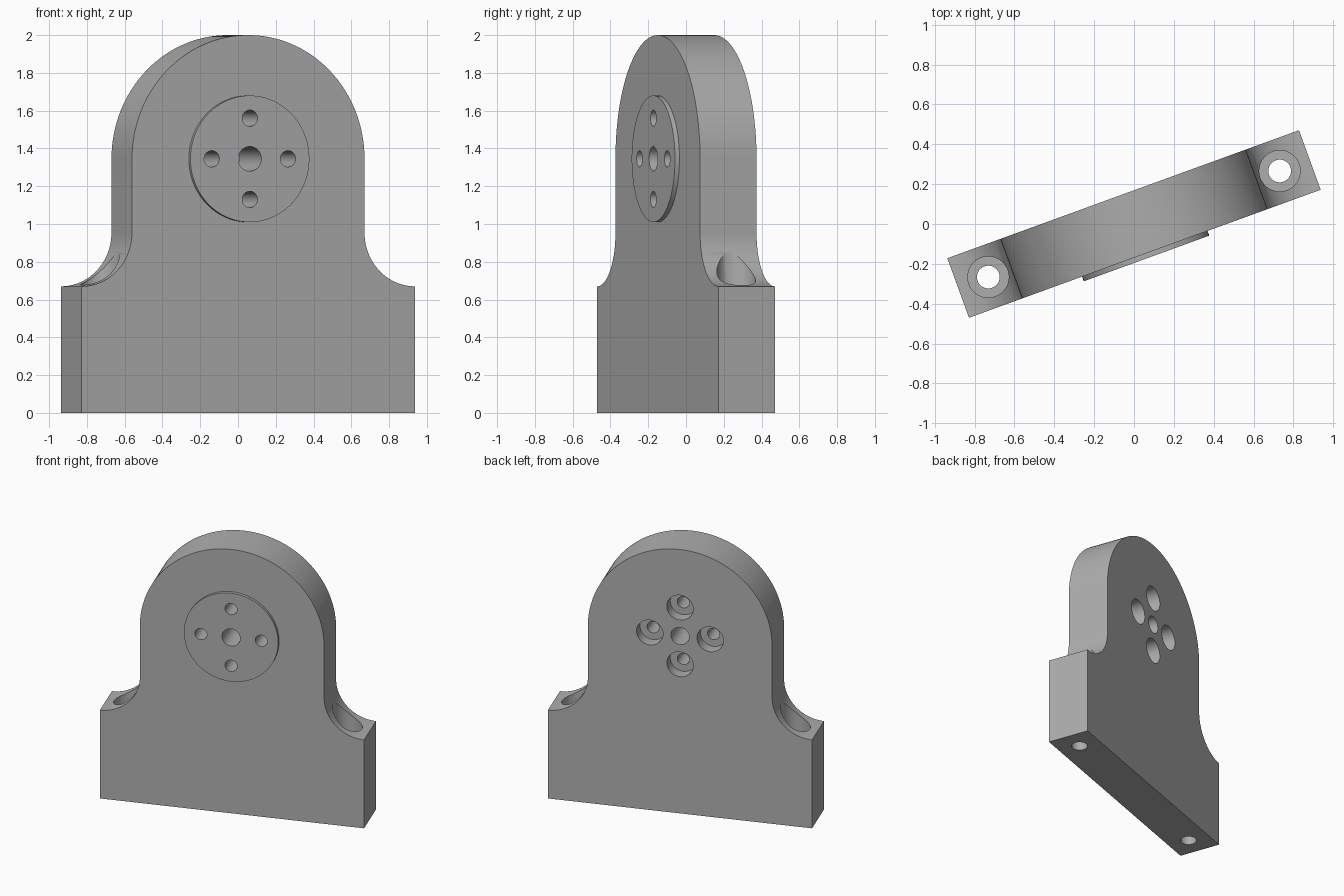
import bpy
import bmesh
from math import pi, radians, sin, cos
from mathutils import Matrix, Vector

cube = bpy.data.objects.get("Cube")
if cube:
    bpy.data.objects.remove(cube)

HALF_W, HALF_T = 0.939, 0.159      # base half width, half thickness
NECK, AXIS_Z = 0.655, 1.345        # upper body radius and its centre height
BASE_Z = 0.67
FILLET = HALF_W - NECK

grey = bpy.data.materials.new("plain_grey")
grey.use_nodes = True
colour = (0.42, 0.42, 0.42, 1)
grey.diffuse_color = colour
grey.node_tree.nodes["Principled BSDF"].inputs["Base Color"].default_value = colour


def make_object(name, bm):
    bmesh.ops.recalc_face_normals(bm, faces=bm.faces)
    mesh = bpy.data.meshes.new(name)
    bm.to_mesh(mesh)
    bm.free()
    mesh.materials.append(grey)
    obj = bpy.data.objects.new(name, mesh)
    bpy.context.collection.objects.link(obj)
    return obj


def cylinder(name, start, end, radius, segments=48):
    """Capped cylinder between two points."""
    start, end = Vector(start), Vector(end)
    axis = end - start
    turn = axis.to_track_quat('Z', 'Y').to_matrix().to_4x4()
    bm = bmesh.new()
    bmesh.ops.create_cone(bm, cap_ends=True, segments=segments,
                          radius1=radius, radius2=radius, depth=axis.length,
                          matrix=Matrix.Translation((start + end) / 2) @ turn)
    return make_object(name, bm)


def combine(target, tool, operation):
    """Apply a boolean and discard the tool."""
    tool.hide_render = True
    mod = target.modifiers.new(tool.name, 'BOOLEAN')
    mod.object, mod.operation, mod.solver = tool, operation, 'EXACT'
    bpy.context.view_layer.update()
    graph = bpy.context.evaluated_depsgraph_get()
    result = bpy.data.meshes.new_from_object(target.evaluated_get(graph))
    target.modifiers.clear()
    target.data = result
    bpy.data.objects.remove(tool)


# Bracket outline: base, concave fillet, round head, mirrored
right = [(HALF_W, 0)]
for i in range(25):
    a = -pi / 2 - i / 24 * pi / 2
    right.append((HALF_W + FILLET * cos(a), BASE_Z + FILLET + FILLET * sin(a)))
for i in range(40):
    a = i / 40 * pi / 2
    right.append((NECK * cos(a), AXIS_Z + NECK * sin(a)))
outline = right + [(0, AXIS_Z + NECK)] + [(-x, z) for x, z in reversed(right)]

bm = bmesh.new()
face = bm.faces.new([bm.verts.new((x, -HALF_T, z)) for x, z in outline])
extruded = bmesh.ops.extrude_face_region(bm, geom=[face])["geom"]
bmesh.ops.translate(bm, vec=(0, 2 * HALF_T, 0),
                    verts=[v for v in extruded if isinstance(v, bmesh.types.BMVert)])
bracket = make_object("bearing_bracket", bm)

# Raised round boss on the front
combine(bracket, cylinder("boss", (0, -0.184, AXIS_Z), (0, -0.08, AXIS_Z), 0.335, 96), 'UNION')

# Shaft hole, and four screw holes counterbored from the back
combine(bracket, cylinder("shaft_hole", (0, -1, AXIS_Z), (0, 1, AXIS_Z), 0.065), 'DIFFERENCE')
for i in range(4):
    x = 0.205 * cos(i * pi / 2)
    z = AXIS_Z + 0.215 * sin(i * pi / 2)
    x *= 0.215 / 0.205
    combine(bracket, cylinder("screw_hole", (x, -1, z), (x, 1, z), 0.043), 'DIFFERENCE')
    combine(bracket, cylinder("screw_counterbore", (x, HALF_T - 0.09, z), (x, 1, z), 0.094),
            'DIFFERENCE')

# Vertical mounting holes with counterbores through the shoulders
for side in (-1, 1):
    x = side * 0.778
    combine(bracket, cylinder("bolt_hole", (x, 0, -1), (x, 0, 1.2), 0.057), 'DIFFERENCE')
    combine(bracket, cylinder("bolt_counterbore", (x, 0, 0.5), (x, 0, 1.2), 0.103), 'DIFFERENCE')

# Turn the whole part, then shade curved walls smoothly
bracket.data.transform(Matrix.Rotation(radians(20), 4, 'Z'))
bpy.ops.object.select_all(action='DESELECT')
bracket.select_set(True)
bpy.context.view_layer.objects.active = bracket
bpy.ops.object.shade_smooth_by_angle(angle=radians(30))
